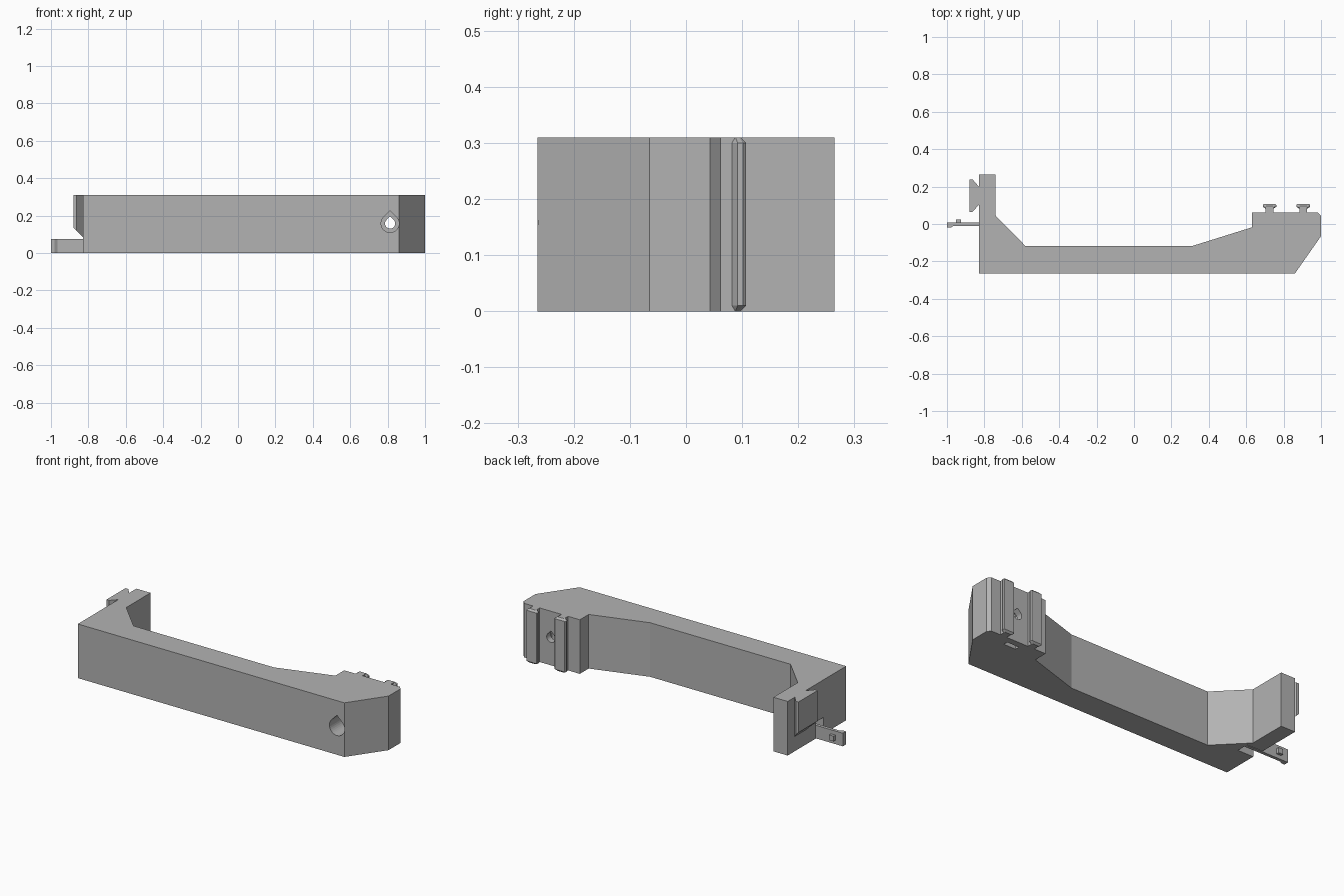
import bpy, bmesh, math

if "Cube" in bpy.data.objects:
    bpy.data.objects.remove(bpy.data.objects["Cube"], do_unlink=True)

grey = bpy.data.materials.new("grey plastic")
grey.use_nodes = True
grey.diffuse_color = (0.45, 0.45, 0.45, 1)
grey.node_tree.nodes["Principled BSDF"].inputs["Base Color"].default_value = (0.45, 0.45, 0.45, 1)

H = 0.31


def loft(name, sections):
    """Solid through matching rings of 3D points."""
    bm = bmesh.new()
    rings = [[bm.verts.new(p) for p in s] for s in sections]
    n = len(rings[0])
    for a, b in zip(rings, rings[1:]):
        for i in range(n):
            j = (i + 1) % n
            bm.faces.new((a[i], a[j], b[j], b[i]))
    bm.faces.new(rings[0][::-1])
    bm.faces.new(rings[-1])
    bmesh.ops.recalc_face_normals(bm, faces=bm.faces)
    mesh = bpy.data.meshes.new(name)
    bm.to_mesh(mesh)
    bm.free()
    mesh.materials.append(grey)
    ob = bpy.data.objects.new(name, mesh)
    bpy.context.collection.objects.link(ob)
    return ob


def prism(name, outline, z0, z1):
    return loft(name, [[(x, y, z) for x, y in outline] for z in (z0, z1)])


def box(name, x0, x1, y0, y1, z0, z1):
    return prism(name, [(x0, y0), (x1, y0), (x1, y1), (x0, y1)], z0, z1)


def teardrop(name, r, y0, y1):
    """Round hole along y with a pointed roof."""
    ring = [(r * math.cos(a), r * math.sin(a))
            for a in (math.radians(135 + 270 * i / 24) for i in range(25))]
    ring.append((0, r * math.sqrt(2)))
    return loft(name, [[(0.813 + x, y, 0.158 + z) for x, z in ring] for y in (y0, y1)])


def cut(target, cutter):
    mod = target.modifiers.new(cutter.name, 'BOOLEAN')
    mod.operation = 'DIFFERENCE'
    mod.solver = 'EXACT'
    mod.object = cutter
    bpy.context.view_layer.objects.active = target
    bpy.ops.object.modifier_apply(modifier=mod.name)
    bpy.data.objects.remove(cutter, do_unlink=True)


# Main bracket body
body = prism("bracket_body", [
    (-0.83, -0.265), (0.86, -0.265), (1, -0.065), (1, 0.043), (0.983, 0.062),
    (0.63, 0.062), (0.63, -0.018), (0.31, -0.118), (-0.58, -0.118),
    (-0.74, 0.045), (-0.74, 0.265), (-0.83, 0.265)], 0, H)

# Screw bore, screw hole, nut slot and latch slot
cut(body, teardrop("screw_bore", 0.048, -0.4, -0.06))
cut(body, teardrop("screw_hole", 0.027, -0.2, 0.2))
cut(body, box("nut_slot", 0.775, 0.851, 0, 0.026, -0.1, 0.2))
cut(body, box("latch_slot", -0.9, -0.73, -0.06, 0.012, -0.1, 0.095))

# T-shaped rails on the back of the mount
for side, cx in (("right", 0.725), ("left", 0.905)):
    box("rail_stem_" + side, cx - 0.021, cx + 0.021, 0.055, 0.09, 0, H)
    half = [(0.021, 0.082), (0.036, 0.092), (0.036, 0.102), (0.031, 0.107)]
    ring = [(cx + x, y) for x, y in half] + [(cx - x, y) for x, y in half[::-1]]
    loft("rail_head_" + side, [
        [(cx + (x - cx) * s, 0.082 + (y - 0.082) * s, z) for x, y in ring]
        for z, s in ((0, 0.6), (0.01, 1), (H - 0.01, 1), (H, 0.6))])

# Dovetail with a sloped underside
dove = [(-0.825, 0.108), (-0.863, 0.065), (-0.88, 0.065),
        (-0.88, 0.238), (-0.863, 0.238), (-0.825, 0.195)]
loft("dovetail", [[(x, y, 0.085 - (x + 0.83)) for x, y in dove],
                  [(x, y, H) for x, y in dove]])

# Spring latch arm with a thicker tip and a catch
prism("latch_arm", [(-1, -0.02), (-0.98, -0.02), (-0.965, -0.01), (-0.72, -0.01),
                    (-0.72, 0.008), (-1, 0.008)], 0, 0.075)
box("latch_catch", -0.953, -0.925, 0.005, 0.025, 0.022, 0.052)
